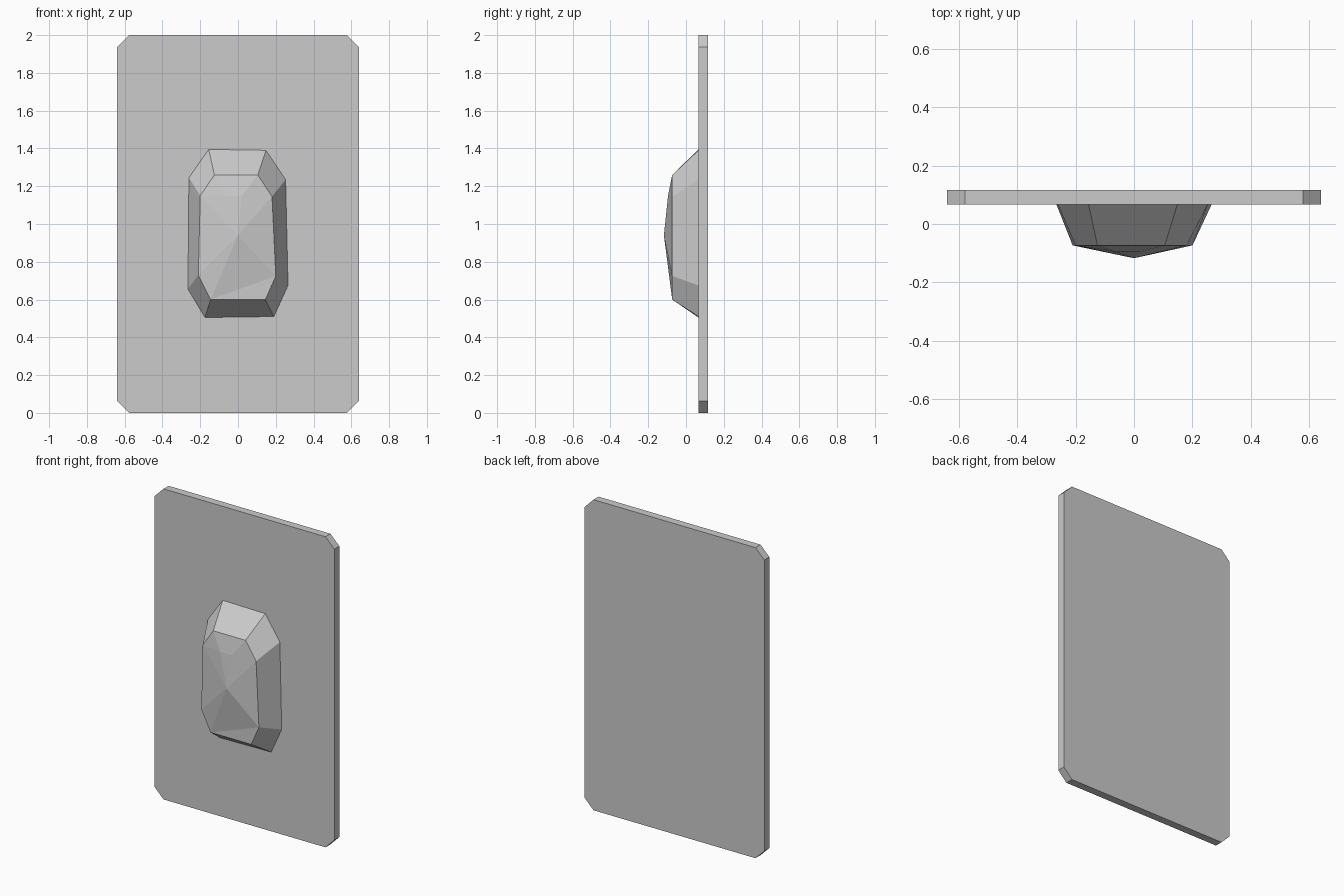
import bpy
import bmesh

cube = bpy.data.objects.get("Cube")
if cube:
    bpy.data.objects.remove(cube, do_unlink=True)

# Single plain grey
grey = bpy.data.materials.new("plain grey")
grey.use_nodes = True
colour = (0.6, 0.6, 0.6, 1)
grey.diffuse_color = colour
grey.node_tree.nodes["Principled BSDF"].inputs["Base Color"].default_value = colour

PLATE_FRONT, PLATE_BACK = 0.066, 0.117
RIM_Y, RIDGE_Y, PEAK_Y = -0.073, -0.095, -0.117


def finish(bm, name):
    bmesh.ops.recalc_face_normals(bm, faces=bm.faces)
    mesh = bpy.data.meshes.new(name)
    bm.to_mesh(mesh)
    bm.free()
    mesh.materials.append(grey)
    obj = bpy.data.objects.new(name, mesh)
    bpy.context.collection.objects.link(obj)
    return obj


def ring(bm, points, y):
    return [bm.verts.new((x, y, z)) for x, z in points]


# Backing plate: rectangle with clipped corners, extruded backwards
W, H, C = 0.64, 2.0, 0.063
outline = [(-W + C, 0), (W - C, 0), (W, C), (W, H - C),
           (W - C, H), (-W + C, H), (-W, H - C), (-W, C)]
bm = bmesh.new()
front = bm.faces.new(ring(bm, outline, PLATE_FRONT))
result = bmesh.ops.extrude_face_region(bm, geom=[front], use_keep_orig=True)
moved = [v for v in result["geom"] if isinstance(v, bmesh.types.BMVert)]
bmesh.ops.translate(bm, verts=moved, vec=(0, PLATE_BACK - PLATE_FRONT, 0))
finish(bm, "backing_plate")

# Faceted stone: sloping sides from the plate to a smaller rim
base_outline = [(-0.155, 1.395), (0.148, 1.39), (0.252, 1.235), (0.265, 0.675),
                (0.19, 0.51), (-0.175, 0.505), (-0.265, 0.655), (-0.26, 1.245)]
rim_outline = [(-0.125, 1.26), (0.105, 1.26), (0.18, 1.145), (0.2, 0.725),
               (0.145, 0.6), (-0.145, 0.6), (-0.21, 0.73), (-0.2, 1.15)]
bm = bmesh.new()
base = ring(bm, base_outline, PLATE_FRONT)
rim = ring(bm, rim_outline, RIM_Y)
for i in range(8):
    j = (i + 1) % 8
    bm.faces.new((base[i], base[j], rim[j], rim[i]))

# Crown facets of the stone, rising to an off-centre peak
top_l, top_r, up_r, low_r, bot_r, bot_l, low_l, up_l = rim
peak = bm.verts.new((0, PEAK_Y, 0.94))
ridge_l, ridge_r = ring(bm, [(-0.06, 1.15), (0.02, 1.15)], RIDGE_Y)
for facet in ((peak, up_r, low_r), (peak, low_r, bot_l), (low_r, bot_r, bot_l),
              (peak, bot_l, low_l), (peak, low_l, up_l), (peak, up_l, ridge_l),
              (peak, ridge_l, ridge_r), (peak, ridge_r, up_r),
              (up_l, top_l, ridge_l), (ridge_l, top_l, top_r, ridge_r),
              (ridge_r, top_r, up_r)):
    bm.faces.new(facet)
finish(bm, "faceted_stone")
